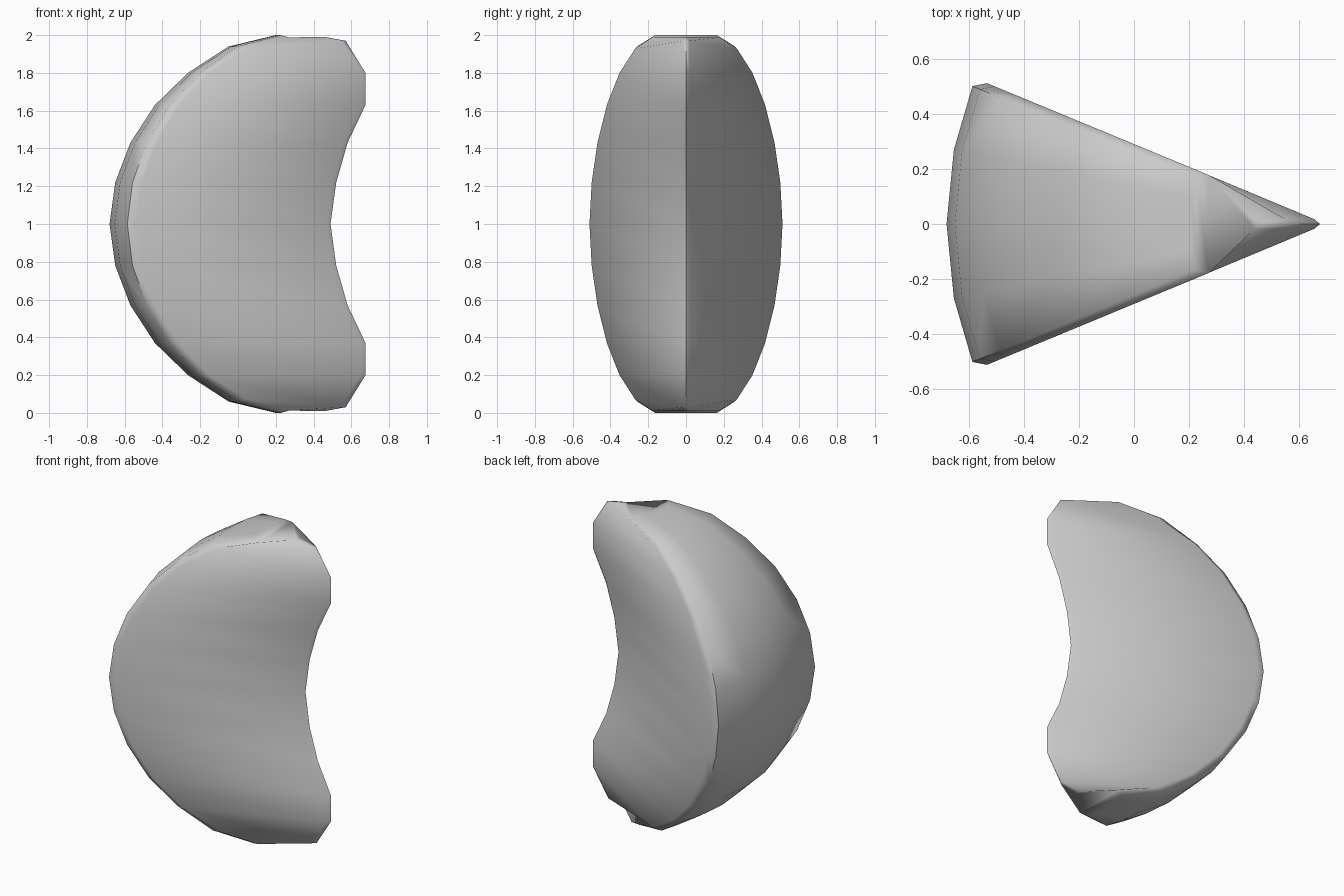
import bpy, bmesh
from math import sin, cos, radians

if "Cube" in bpy.data.objects:
    bpy.data.objects.remove(bpy.data.objects["Cube"])

AXIS = 0.70      # wedge axis in x
# upper-half levels: rind height above middle, rind radius, inner edge x, inner edge height
half = [(0.0, 1.38, 0.49, 0.0), (0.22, 1.35, 0.52, 0.22), (0.43, 1.27, 0.58, 0.43),
        (0.63, 1.14, 0.675, 0.63), (0.80, 0.965, 0.675, 0.80),
        (0.94, 0.75, 0.57, 0.97), (1.0, 0.50, 0.46, 0.99)]
levels = [(-h, r, x, -k) for h, r, x, k in half[:0:-1]] + half


def half_section(h, r, xi, k):
    """Points with y >= 0, from the rind centre round to the inner edge."""
    def rind(deg, rad, dh=0.0):
        a = radians(deg)
        return (AXIS - rad * cos(a), rad * sin(a), 1 + h + dh)
    bevel = min(0.045, r * 0.07)
    drop = -0.012 if h > 0.9 else 0.012 if h < -0.9 else 0
    edge = 22.5 - 57.3 * 0.03 / r
    return [rind(0, r), rind(11.25, r), rind(edge, r),
            rind(22.5, r - bevel, drop),
            (xi - 0.022, 0.018, 1 + k), (xi, 0, 1 + k)]


# fruit wedge: closed sections stacked from bottom to top
bm = bmesh.new()
rings = []
for lv in levels:
    p = half_section(*lv)
    loop = p + [(x, -y, z) for x, y, z in p[-2:0:-1]]
    rings.append([bm.verts.new(c) for c in loop])
n = len(rings[0])
for a, b in zip(rings, rings[1:]):
    for i in range(n):
        j = (i + 1) % n
        bm.faces.new((a[i], a[j], b[j], b[i]))

# end caps, split into strips across the wedge
for ring in (rings[0], rings[-1]):
    for i in range(n // 2):
        q = [ring[i], ring[i + 1], ring[-i - 1], ring[-i % n]]
        bm.faces.new(list(dict.fromkeys(q)))
bmesh.ops.recalc_face_normals(bm, faces=bm.faces)

mesh = bpy.data.meshes.new("fruit_wedge")
bm.to_mesh(mesh)
bm.free()
wedge = bpy.data.objects.new("fruit_wedge", mesh)
bpy.context.collection.objects.link(wedge)

# soft shading with crisp end facets
bpy.context.view_layer.objects.active = wedge
wedge.select_set(True)
bpy.ops.object.shade_smooth_by_angle(angle=radians(60))
